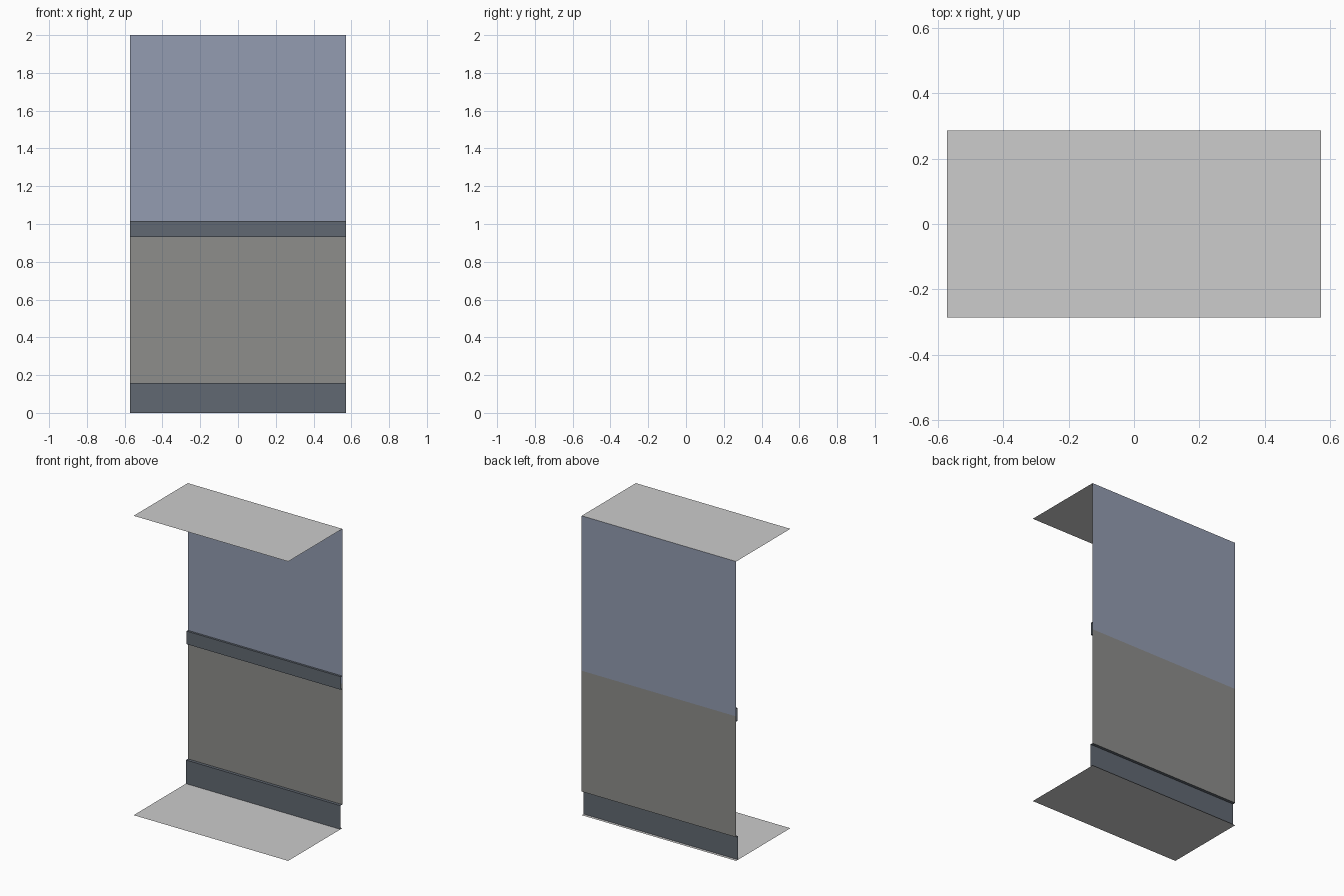
import bpy

if "Cube" in bpy.data.objects:
    bpy.data.objects.remove(bpy.data.objects["Cube"])

HX, HY, H = 0.571, 0.2857, 2.0      # half width, half depth, height
BASE_Z, SPLIT_Z = 0.158, 0.965      # top of baseboard, paint line
RAIL_LO, RAIL_HI = 0.93, 1.017


def material(name, rgb):
    def lin(c):
        c /= 255
        return c / 12.92 if c <= 0.04045 else ((c + 0.055) / 1.055) ** 2.4
    m = bpy.data.materials.new(name)
    m.diffuse_color = (*[lin(c) for c in rgb], 1)
    m.use_nodes = True
    m.node_tree.nodes["Principled BSDF"].inputs["Base Color"].default_value = m.diffuse_color
    return m


def strip(name, profile, mat):
    """Sweep an open (y, z) profile across the full width, open at both ends."""
    verts = [(x, y, z) for y, z in profile for x in (-HX, HX)]
    faces = [(2 * i, 2 * i + 1, 2 * i + 3, 2 * i + 2) for i in range(len(profile) - 1)]
    me = bpy.data.meshes.new(name)
    me.from_pydata(verts, [], faces)
    me.materials.append(mat)
    ob = bpy.data.objects.new(name, me)
    bpy.context.collection.objects.link(ob)
    return ob


plain = material("light grey", (204, 204, 204))
grey = material("wall grey", (141, 141, 139))
blue = material("wall blue", (147, 156, 177))
trim = material("dark slate trim", (97, 105, 114))

# floor and ceiling sheets, facing into the corridor
strip("floor", [(-HY, 0), (HY, 0)], plain)
strip("ceiling", [(HY, H), (-HY, H)], plain)

# back wall in two paint bands
strip("lower_wall", [(HY, BASE_Z), (HY, SPLIT_Z)], grey)
strip("upper_wall", [(HY, SPLIT_Z), (HY, H)], blue)

# baseboard: front face with a ledge back to the wall
by = HY - 0.02
strip("baseboard", [(by, 0), (by, BASE_Z), (HY, BASE_Z)], trim)

# wall rail: shallow band standing off the wall
ry = HY - 0.014
strip("wall_rail", [(HY, RAIL_LO), (ry, RAIL_LO), (ry, RAIL_HI), (HY, RAIL_HI)], trim)
